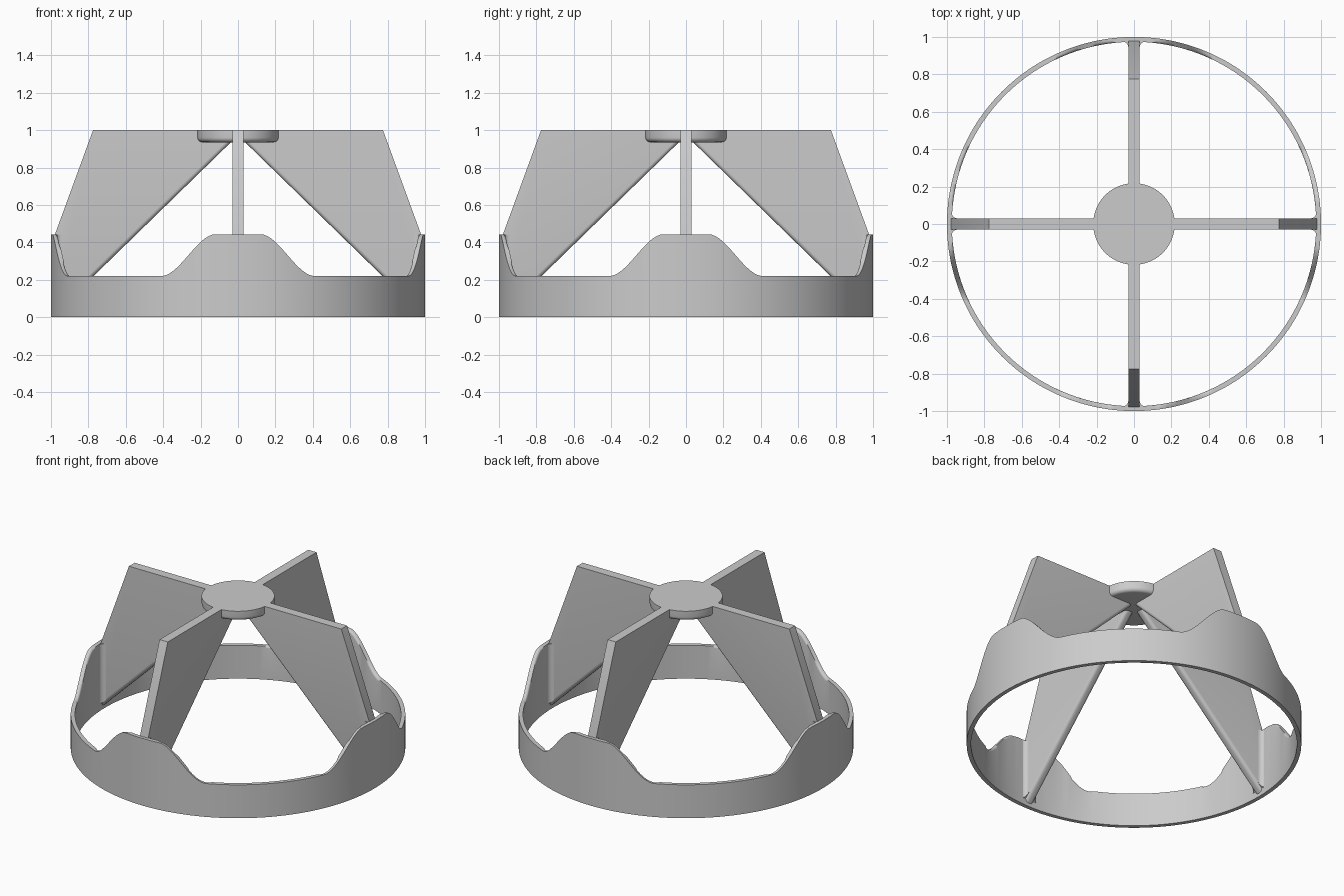
import bpy, bmesh
from math import sin, cos, pi, asin, radians
from mathutils import Matrix

cube = bpy.data.objects.get("Cube")
if cube:
    bpy.data.objects.remove(cube, do_unlink=True)

grey = bpy.data.materials.new("plain grey")
grey.use_nodes = True
grey.diffuse_color = (0.6, 0.6, 0.6, 1)
grey.node_tree.nodes["Principled BSDF"].inputs["Base Color"].default_value = (0.6, 0.6, 0.6, 1)

INNER = 0.974      # inner radius of the band
HALF = 0.03        # half thickness of a fin
TAB_TOP = 0.443
BAND_TOP = 0.22


def finish(bm, name):
    bmesh.ops.recalc_face_normals(bm, faces=bm.faces)
    mesh = bpy.data.meshes.new(name)
    bm.to_mesh(mesh)
    bm.free()
    mesh.materials.append(grey)
    obj = bpy.data.objects.new(name, mesh)
    bpy.context.collection.objects.link(obj)
    bpy.ops.object.select_all(action='DESELECT')
    bpy.context.view_layer.objects.active = obj
    obj.select_set(True)
    bpy.ops.object.shade_smooth_by_angle(angle=radians(30))
    return obj


def prism(bm, bottom, top):
    """Closed solid between two matching outlines."""
    lo = [bm.verts.new(p) for p in bottom]
    hi = [bm.verts.new(p) for p in top]
    bm.faces.new(lo)
    bm.faces.new(hi)
    for i in range(len(lo)):
        j = (i + 1) % len(lo)
        bm.faces.new((lo[i], lo[j], hi[j], hi[i]))


def band_height(a):
    # distance from the nearest quarter direction drives the tab outline
    near = (a + pi / 4) % (pi / 2) - pi / 4
    t = min(max((abs(sin(near)) - 0.12) / 0.29, 0), 1)
    return TAB_TOP - (TAB_TOP - BAND_TOP) * t * t * (3 - 2 * t)


def underside(r):
    return max(0.972 - 0.975 * r, 0.02)


# Band with four raised tabs, rounded along the inner top edge
bm = bmesh.new()
N = 320
rows = []
for i in range(N):
    a = 2 * pi * i / N
    h = band_height(a)
    rows.append([bm.verts.new((r * cos(a), r * sin(a), z))
                 for r, z in ((1, 0), (1, h), (INNER, h), (INNER, 0))])
for i in range(N):
    p, q = rows[i], rows[(i + 1) % N]
    for k in range(4):
        m = (k + 1) % 4
        bm.faces.new((p[k], q[k], q[m], p[m]))
rim = [bm.edges.get((rows[i][2], rows[(i + 1) % N][2])) for i in range(N)]
bmesh.ops.bevel(bm, geom=rim, offset=0.014, segments=4, profile=0.5, affect='EDGES')
finish(bm, "outer_band")

# Hub disc with a rounded lower edge
bm = bmesh.new()
bmesh.ops.create_cone(bm, cap_ends=True, segments=96, radius1=0.218, radius2=0.218,
                      depth=0.065, matrix=Matrix.Translation((0, 0, 0.9675)))
low = [e for e in bm.edges if all(v.co.z < 0.95 for v in e.verts)]
bmesh.ops.bevel(bm, geom=low, offset=0.025, segments=5, profile=0.5, affect='EDGES')
finish(bm, "hub_disc")

for n, name in enumerate(("left", "back", "right", "front")):
    turn = Matrix.Rotation(n * pi / 2, 4, 'Z')

    # Fin with a rounded sloping underside
    outline = [(0, 1), (0.775, 1), (0.98, TAB_TOP - 0.004), (0.98, 0.017), (0, 0.972)]
    bm = bmesh.new()
    prism(bm, [(r, -HALF, z) for r, z in outline], [(r, HALF, z) for r, z in outline])
    slope = [e for e in bm.edges
             if abs(e.verts[0].co.y - e.verts[1].co.y) < 0.01
             and abs(e.verts[0].co.x - e.verts[1].co.x) > 0.9
             and min(v.co.z for v in e.verts) < 0.1]
    bmesh.ops.bevel(bm, geom=slope, offset=0.022, segments=5, profile=0.5, affect='EDGES')
    bm.transform(turn)
    finish(bm, name + "_fin")

    # Concave fillets joining the fin to the band
    bm = bmesh.new()
    R = 0.03
    for side in (-1, 1):
        centre_y = HALF + R
        centre_x = INNER - R
        arc = [(centre_x + R * cos(k * pi / 12), centre_y - R * sin(k * pi / 12))
               for k in range(7)]
        plan = [(INNER + 0.006, centre_y)] + arc + [(centre_x, HALF - 0.008),
                                                   (INNER + 0.006, HALF - 0.008)]
        prism(bm, [(x, side * y, underside(x) + 0.02) for x, y in plan],
              [(x, side * y, TAB_TOP - 0.004) for x, y in plan])
    bm.transform(turn)
    finish(bm, name + "_fillets")
